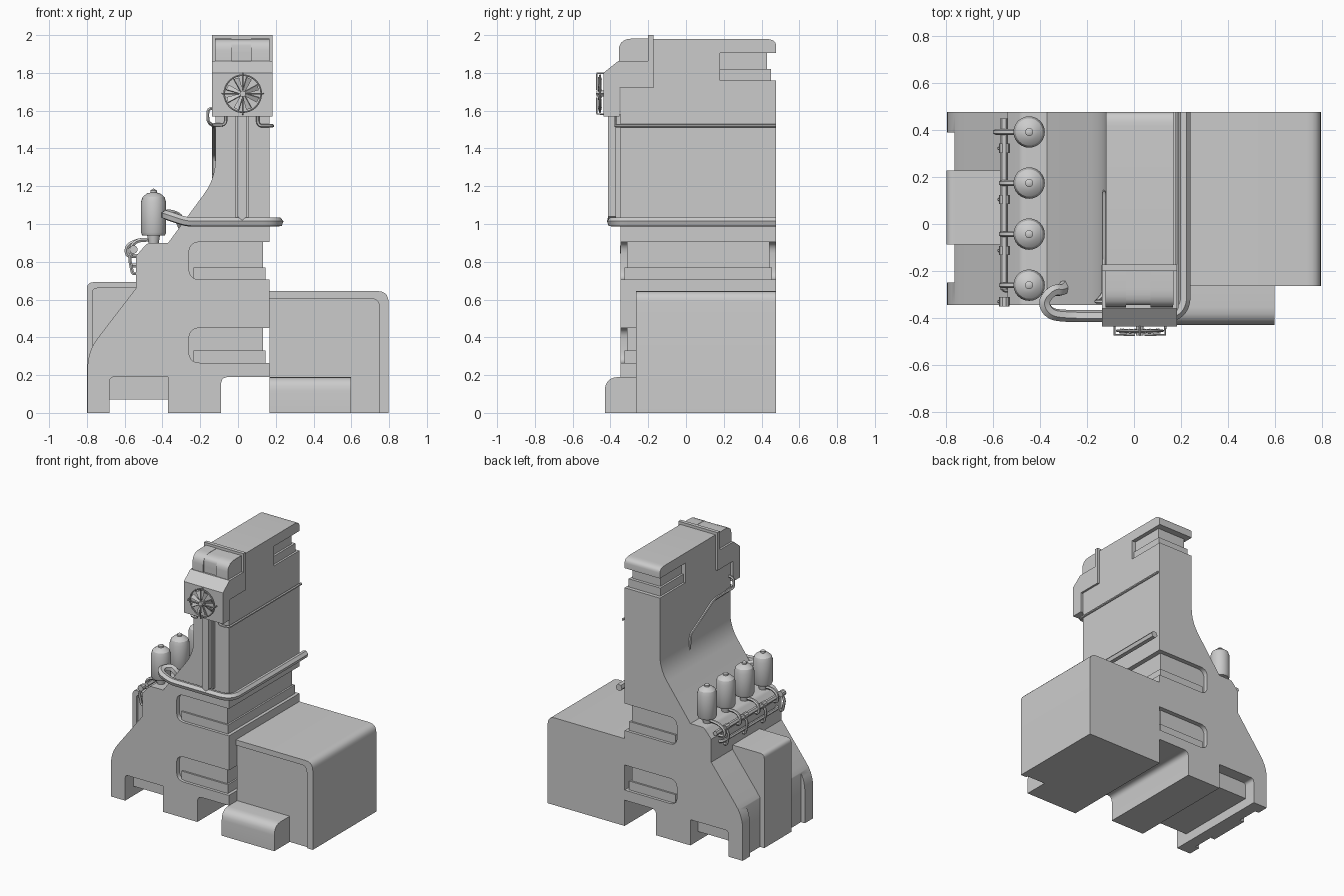
import bpy, bmesh
from math import radians, sin, cos, pi
from mathutils import Vector, Matrix

if "Cube" in bpy.data.objects:
    bpy.data.objects.remove(bpy.data.objects["Cube"])

def fillet(pts, n=5, r_all=0, closed=True):
    """Round corners; a 2D point may carry its own radius as third value."""
    dim = 3 if r_all else 2
    vs = [Vector(p[:dim]) for p in pts]
    rs = [r_all or (p[2] if len(p) > 2 else 0) for p in pts]
    out = []
    for i, v in enumerate(vs):
        if not rs[i] or (not closed and i in (0, len(vs) - 1)):
            out.append(v)
            continue
        a, b = vs[i - 1] - v, vs[(i + 1) % len(vs)] - v
        s = v + a.normalized() * min(rs[i], a.length * .48)
        e = v + b.normalized() * min(rs[i], b.length * .48)
        for k in range(n + 1):
            t = k / n
            out.append(s * (1 - t) ** 2 + v * (2 * t * (1 - t)) + e * t * t)
    return out

def finish(name, bm):
    bmesh.ops.recalc_face_normals(bm, faces=bm.faces)
    me = bpy.data.meshes.new(name)
    bm.to_mesh(me)
    bm.free()
    ob = bpy.data.objects.new(name, me)
    bpy.context.collection.objects.link(ob)
    return ob

def prism(name, pts, lo, hi, axis='y'):
    bm = bmesh.new()
    f = bm.faces.new([bm.verts.new((p[0], lo, p[1]) if axis == 'y' else (lo, p[0], p[1]))
                      for p in fillet(pts)])
    g = bmesh.ops.extrude_face_region(bm, geom=[f])
    d = (0, hi - lo, 0) if axis == 'y' else (hi - lo, 0, 0)
    bmesh.ops.translate(bm, vec=d, verts=[v for v in g['geom'] if isinstance(v, bmesh.types.BMVert)])
    return finish(name, bm)

def box(name, x0, x1, y0, y1, z0, z1):
    return prism(name, [(x0, z0), (x1, z0), (x1, z1), (x0, z1)], y0, y1)

def lathe(name, prof, loc, n=24):
    bm = bmesh.new()
    vs = [bm.verts.new((r, 0, z)) for r, z in prof]
    es = [bm.edges.new(p) for p in zip(vs, vs[1:])]
    bmesh.ops.spin(bm, geom=vs + es, cent=(0, 0, 0), axis=(0, 0, 1), angle=2 * pi, steps=n)
    bmesh.ops.remove_doubles(bm, verts=bm.verts, dist=1e-5)
    ob = finish(name, bm)
    ob.location = loc
    return ob

def tube(name, pts, r, bend=.03, closed=False, res=1):
    cu = bpy.data.curves.new(name, 'CURVE')
    cu.dimensions = '3D'
    cu.bevel_depth, cu.bevel_resolution, cu.use_fill_caps = r, res, True
    path = fillet(pts, 5, bend, False) if bend else [Vector(p) for p in pts]
    sp = cu.splines.new('POLY')
    sp.points.add(len(path) - 1)
    for q, p in zip(sp.points, path):
        q.co = (*p, 1)
    sp.use_cyclic_u = closed
    ob = bpy.data.objects.new(name, cu)
    bpy.context.collection.objects.link(ob)
    bpy.ops.object.select_all(action='DESELECT')
    ob.select_set(True)
    bpy.context.view_layer.objects.active = ob
    bpy.ops.object.convert(target='MESH')
    return bpy.context.view_layer.objects.active

def cut(ob, cutter):
    m = ob.modifiers.new('cut', 'BOOLEAN')
    m.operation, m.solver, m.object = 'DIFFERENCE', 'EXACT', cutter
    bpy.context.view_layer.objects.active = ob
    bpy.ops.object.modifier_apply(modifier=m.name)
    bpy.data.objects.remove(cutter)

F, B, R = -.346, .477, .168   # front, back and right faces of the body

# Main body and column in one side-cut profile
body = prism('main_body', [
    (-.797, 0), (-.68, 0), (-.68, .19, .025), (-.37, .19), (-.37, 0), (-.09, 0), (-.09, .19, .04),
    (R, .19), (R, 1.91), (-.12, 1.91), (-.12, 1.24, .1), (-.37, .9), (-.48, .9, .02),
    (-.54, .83), (-.54, .66), (-.797, .325, .09)], F, B)
cut(body, box('leg_cutter', -1, -.765, -.25, .39, -.1, .6))
box('arch_filler', -.69, -.36, -.25, .39, .07, .2)

# Wrap-around grooves with a ledge
for i, (z0, z1) in enumerate([(.265, .45), (.705, .905)]):
    for y0, y1 in [(-.6, -.312), (.443, .6)]:
        cut(body, prism('groove_cutter', [(-.26, z0, .06), (.4, z0), (.4, z1), (-.26, z1, .06)], y0, y1))
    cut(body, box('groove_cutter', .133, .4, -.6, .6, z0, z1))
    box(f'groove_ledge_{i}', -.235, .145, -.325, .456, z0 - .01, z0 + .065)

# Neck under the roof
cut(body, box('neck_cutter', -.4, .4, .18, .6, 1.76, 2.1))
box('neck', -.09, .138, .17, .428, 1.81, 1.92)
box('neck_ledge', -.105, .153, .17, .45, 1.75, 1.82)
prism('roof', [(F, 1.905), (B, 1.905), (B, 1.98, .06), (F, 1.98, .07)], -.12, R, 'x')

# Head cover, back flange and three rounded cowls
prism('head_cover', [(-.353, 1.57), (-.437, 1.57), (-.437, 1.8), (-.36, 1.862), (-.18, 1.862),
                     (-.18, 1.72), (-.353, 1.72)], -.137, .183, 'x')
box('head_flange', -.137, .183, -.2, -.173, 1.72, 2)
for n, x0, x1, d in [('left', -.122, -.035, 0), ('middle', -.035, .07, .022), ('right', .07, .167, 0)]:
    prism(f'cowl_{n}', [(-.356 + d, 1.85), (-.19, 1.85), (-.19, 1.982 - d), (-.356 + d, 1.982 - d, .075)],
          x0, x1, 'x')

# Fan on the head
cx, cz = .025, 1.69
ring = [(cx + .098 * cos(a * pi / 16), -.455, cz + .098 * sin(a * pi / 16)) for a in range(32)]
tube('fan_ring', ring, .005, 0, True)
hub = lathe('fan_hub', [(0, -.03), (.016, -.03), (.016, .01), (0, .01)], (cx, -.445, cz), 12)
hub.rotation_euler.x = radians(-90)
for i in range(8):
    bl = prism(f'fan_blade_{i}', [(.01, -.006), (.085, -.02), (.09, .012), (.01, .006)], -.003, .003)
    bl.matrix_world = (Matrix.Translation((cx, -.458, cz)) @ Matrix.Rotation(i * pi / 4 + .35, 4, 'Y')
                       @ Matrix.Rotation(.5, 4, 'X'))
for i in range(4):
    a = i * pi / 2
    u = lambda r, y: (cx + r * cos(a), y, cz + r * sin(a))
    tube(f'fan_bracket_{i}', [u(.108, -.43), u(.108, -.472), u(.02, -.472)], .005, 0)

# Right cabinet with framed front, and the step before it
prism('right_cabinet', [(R, 0), (.797, 0), (.797, .645, .06), (R, .645)], -.25, B)
prism('right_cabinet_frame', [(.748, 0), (.797, 0), (.797, .645, .06), (R, .645), (R, .605),
                              (.748, .605, .045)], -.265, -.24)
prism('step', [(-.43, 0), (-.24, 0), (-.24, .19), (-.43, .19, .075)], R, .598, 'x')

# Left cabinet with framed front
prism('left_cabinet', [(-.8, 0), (-.68, 0), (-.68, .15), (-.53, .15), (-.53, .692), (-.8, .692, .035)],
      -.07, .228)
prism('left_cabinet_frame', [(-.8, 0), (-.77, 0), (-.77, .66, .025), (-.53, .66), (-.53, .692),
                             (-.8, .692, .035)], -.088, -.06)

# Four tanks with feed pipes
for i in range(4):
    y = .392 - .2175 * i
    lathe(f'tank_{i}', [(0, .89), (.026, .89), (.034, .94), (.06, .94), (.067, .955), (.067, 1.115),
                        (.058, 1.143), (.035, 1.162), (.017, 1.166), (.017, 1.178), (0, 1.188)], (-.447, y, 0))
    out = -.59 if i == 0 else -.565
    tube(f'tank_pipe_{i}', [(-.44, y, .918), (-.53, y, .915), (out, y, .885), (out, y, .83),
                            (-.53, y, .83)], .012)
    tube(f'drain_pipe_{i}', [(-.553, y - .07, .86), (-.575, y - .07, .82), (-.558, y - .07, .735),
                             (-.53, y - .07, .74)], .01, .02)
    lathe(f'drain_collar_{i}', [(0, -.02), (.022, -.02), (.022, .02), (0, .02)],
          (-.553, y - .07, .865), 10).rotation_euler.x = radians(90)
tube('manifold', [(-.553, -.28, .865), (-.553, .45, .865)], .017, 0)
tube('manifold_lower', [(-.53, -.28, .78), (-.56, -.28, .78), (-.56, .38, .78), (-.53, .38, .78)], .012)

# Large pipe wrapping the column
tube('wrap_pipe', [(-.29, -.26, .98), (-.31, -.285, 1.03), (-.345, -.28, 1.05), (-.39, -.33, 1.05),
                   (-.36, -.385, 1.04), (-.27, -.393, 1.01), (.17, -.393, 1.01), (.215, -.35, 1.01),
                   (.215, B, 1.01)], .026, .04)

# Front mast
prism('front_mast', [(.022, 1.02), (.048, 1.04), (.048, 1.58), (-.004, 1.58), (-.004, 1.04)], -.412, -.37)
box('front_mast_plate', -.012, .056, -.372, -.34, 1.03, 1.58)

# Thin pipes below the head
tube('right_thin_pipe', [(.105, -.372, 1.6), (.105, -.372, 1.52), (.183, -.372, 1.52), (.183, B, 1.52)],
     .009, .025)
tube('left_hook_pipe', [(-.065, -.38, 1.6), (-.065, -.38, 1.525), (-.128, -.37, 1.525),
                        (-.128, -.3, 1.525)], .009, .025)
tube('left_thin_pipe', [(-.12, -.33, 1.615), (-.16, -.33, 1.61), (-.16, -.33, 1.54), (-.13, -.3, 1.52),
                        (-.128, -.14, 1.515), (-.128, .13, 1.36), (-.128, .14, 1.22)], .009, .025)

# Smooth round parts, keep sharp edges
bpy.ops.object.select_all(action='SELECT')
bpy.context.view_layer.objects.active = body
bpy.ops.object.shade_smooth_by_angle(angle=radians(32))
